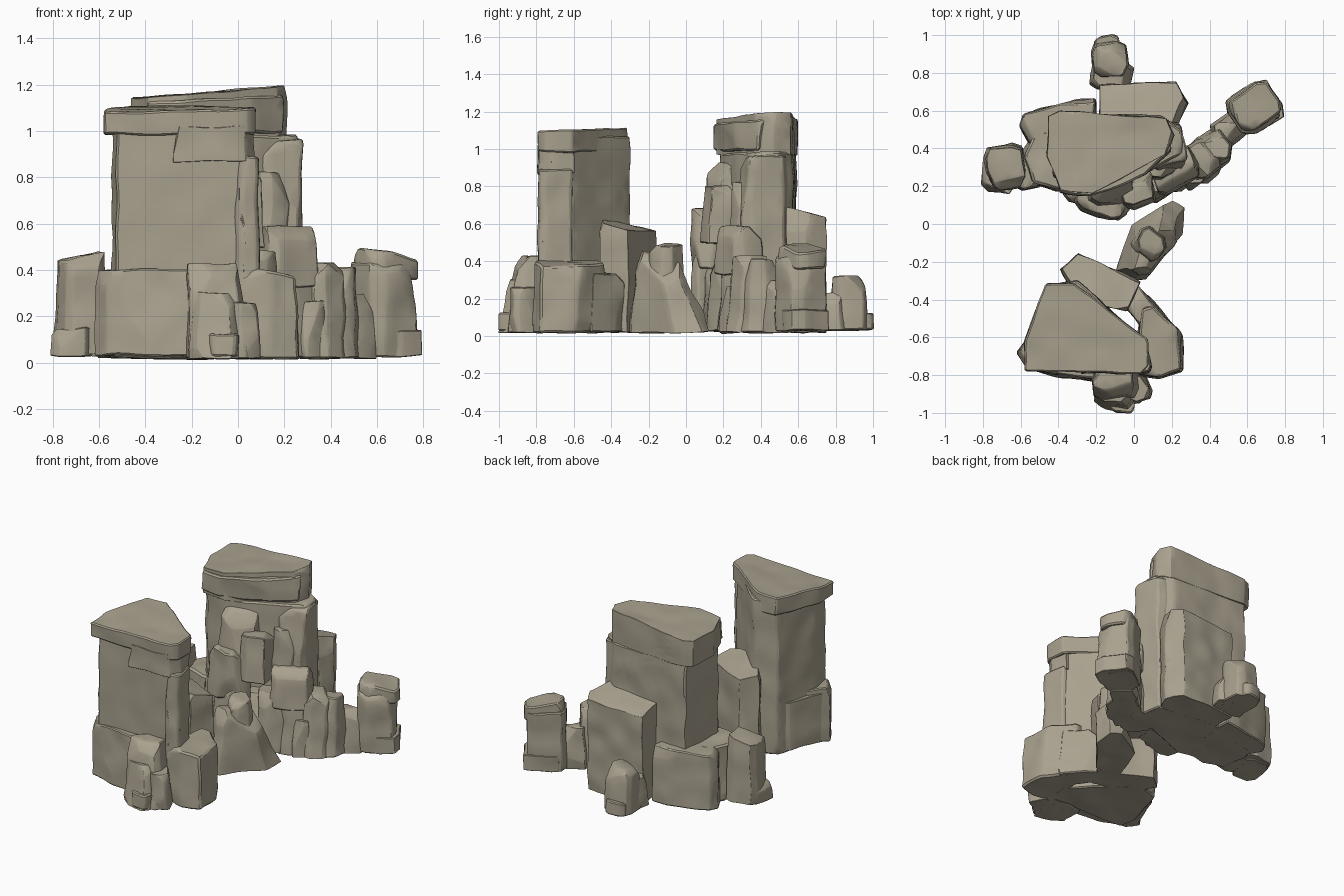
import bpy, bmesh, math, random
from mathutils import Vector, noise

if "Cube" in bpy.data.objects:
    bpy.data.objects.remove(bpy.data.objects["Cube"])

random.seed(7)
stone = bpy.data.materials.new("sandstone")
stone.diffuse_color = (0.40, 0.36, 0.275, 1)
stone.use_nodes = True
stone.node_tree.nodes["Principled BSDF"].inputs["Base Color"].default_value = stone.diffuse_color


def hull(points):
    """Convex solid around a set of points, flat faces merged."""
    bm = bmesh.new()
    for p in points:
        bm.verts.new(p)
    bmesh.ops.convex_hull(bm, input=bm.verts[:])
    loose = [v for v in bm.verts if not v.link_faces]
    bmesh.ops.delete(bm, geom=loose, context='VERTS')
    bmesh.ops.dissolve_limit(bm, angle_limit=0.04, verts=bm.verts[:], edges=bm.edges[:])
    return bm


def rock(name, outline, z0, top, slope=(0, 0), taper=1.0, lean=(0, 0),
         chips=5, depth=0.03, rough=0.012, bevel=0.012):
    """Prism with a tilted top, chipped by random planes, bevelled and roughened."""
    c = sum((Vector(p) for p in outline), Vector((0, 0))) / len(outline)
    pts = []
    for p in outline:
        d = Vector(p) - c
        pts.append(Vector((p[0], p[1], z0)))
        q = c + d * taper + Vector(lean)
        pts.append(Vector((q.x, q.y, top + slope[0] * d.x + slope[1] * d.y)))
    bm = hull(pts)
    for _ in range(chips):
        a = random.uniform(0, math.tau)
        n = Vector((math.cos(a), math.sin(a), random.uniform(-0.3, 1.0))).normalized()
        far = max(v.co.dot(n) for v in bm.verts)
        bmesh.ops.bisect_plane(bm, geom=bm.verts[:] + bm.edges[:] + bm.faces[:],
                               plane_co=n * (far - depth * random.uniform(0.5, 1.2)),
                               plane_no=n, clear_outer=True)
        pts = [v.co.copy() for v in bm.verts]
        bm.free()
        bm = hull(pts)
    bmesh.ops.bevel(bm, geom=bm.edges[:], offset=bevel, segments=1,
                    affect='EDGES', clamp_overlap=True)
    bmesh.ops.triangulate(bm, faces=bm.faces[:])
    for _ in range(4):
        long_edges = [e for e in bm.edges if e.calc_length() > 0.07]
        if not long_edges:
            break
        bmesh.ops.subdivide_edges(bm, edges=long_edges, cuts=1)
        bmesh.ops.triangulate(bm, faces=bm.faces[:])
    for v in bm.verts:
        v.co += noise.noise_vector(v.co * 7) * rough
        v.co.z = max(v.co.z, 0.0)
    bmesh.ops.recalc_face_normals(bm, faces=bm.faces[:])
    me = bpy.data.meshes.new(name)
    bm.to_mesh(me)
    bm.free()
    me.materials.append(stone)
    ob = bpy.data.objects.new(name, me)
    bpy.context.collection.objects.link(ob)
    return ob


def block(x, y, w, d, turn=0, cut=0.25):
    """Corner-cut rectangle outline, turned by degrees."""
    a, b = w / 2, d / 2
    k = cut * min(w, d)
    t = math.radians(turn)
    shape = [(-a + k, -b), (a - k * .6, -b), (a, -b + k), (a, b - k * .5),
             (a - k, b), (-a + k * .5, b), (-a, b - k), (-a, -b + k * .7)]
    return [(x + u * math.cos(t) - v * math.sin(t),
             y + u * math.sin(t) + v * math.cos(t)) for u, v in shape]


# ---- front tower ----
rock("front_column", [(-.55, -.64), (-.53, -.77), (.03, -.77), (.06, -.62), (-.3, -.29), (-.46, -.33)],
     .02, 1.07, taper=.97, chips=2, depth=.01, rough=.009)
rock("front_cap", [(-.58, -.62), (-.58, -.78), (.04, -.79), (.08, -.75), (.07, -.61), (-.32, -.31), (-.47, -.32)],
     .985, 1.1, slope=(.02, .06), chips=2, depth=.012, rough=.009)
rock("front_cap_lip", [(-.28, -.79), (.03, -.79), (.07, -.72), (.05, -.6), (-.2, -.6)],
     .87, 1.02, chips=4, depth=.02)
rock("front_corner_slab", block(.03, -.7, .1, .18, 10), .02, .89, chips=4, depth=.025)
rock("front_back_slab", [(-.39, -.24), (-.29, -.16), (.03, -.31), (-.04, -.46), (-.3, -.4)],
     .02, .59, slope=(-.1, -.25), chips=3, depth=.035)

# Base rocks around the front tower
rock("front_base_left", [(-.62, -.68), (-.57, -.77), (-.38, -.82), (-.2, -.83), (-.18, -.6), (-.5, -.52)],
     .03, .4, slope=(.03, 0), taper=.98, chips=4, depth=.02)
rock("front_base_side", [(-.61, -.7), (-.5, -.42), (-.42, -.34), (-.3, -.4), (-.4, -.7)],
     .03, .36, taper=.97, chips=4, depth=.02)
rock("front_base_right", [(.0, -.8), (.14, -.82), (.26, -.78), (.26, -.58), (.16, -.44), (.04, -.4)],
     .02, .39, slope=(-.15, 0), taper=.93, chips=6, depth=.035)
rock("front_base_right_back", [(.02, -.32), (.08, -.4), (.2, -.52), (.08, -.6), (-.08, -.4)],
     .02, .34, taper=.9, chips=5, depth=.03)
rock("front_boulder", block(-.08, -.85, .28, .22, 5), .02, .43, taper=.75, lean=(-.03, .03), chips=7, depth=.035)
rock("front_boulder_low", block(-.1, -.91, .22, .16, -8), .02, .3, taper=.75, lean=(0, .03), chips=5, depth=.03)
rock("front_foot", block(-.06, -.955, .12, .09), .03, .13, chips=2, depth=.012)
rock("front_corner_chunk", block(.02, -.87, .13, .14, 20), .02, .26, taper=.85, chips=5, depth=.025)

# ---- leaning rock between the towers ----
rock("leaning_rock", [(-.1, -.25), (-.02, -.3), (.06, -.29), (.26, -.06), (.26, .08), (.16, .14), (-.02, 0)],
     .02, .42, slope=(-.1, -.1), taper=.52, lean=(.01, -.06), chips=5, depth=.03)
rock("leaning_rock_tip", block(.09, -.11, .18, .17, -35), .2, .49, slope=(-.1, 0), taper=.8, chips=4, depth=.03)

# ---- back tower ----
rock("back_column", [(-.43, .26), (-.36, .19), (-.2, .18), (.04, .26), (.25, .37), (.25, .5), (.15, .57), (-.41, .59)],
     .02, .98, chips=3, depth=.015)
rock("back_column_edge", block(.17, .41, .19, .25, 10), .02, .96, chips=5, depth=.03)
rock("back_cap", [(-.45, .57), (-.39, .6), (.17, .56), (.21, .47), (.17, .37), (-.05, .25), (-.22, .16), (-.39, .18), (-.46, .36)],
     .97, 1.165, slope=(.08, .02), chips=2, depth=.015, rough=.009)
rock("back_cap_ledge", [(-.4, .17), (-.22, .14), (.06, .26), (.21, .4), (.1, .48), (-.3, .4)],
     .99, 1.14, slope=(.06, 0), chips=3, depth=.02)
rock("back_slab", [(-.18, .73), (-.1, .74), (.22, .75), (.28, .64), (.24, .54), (-.18, .52)],
     .02, .65, slope=(.05, -.3), chips=3, depth=.025)

# Base rocks on the left and rear of the back tower
rock("back_base_left", [(-.61, .52), (-.59, .58), (-.45, .65), (-.2, .67), (-.2, .4), (-.52, .36)],
     .02, .4, taper=.95, chips=5, depth=.03)
rock("back_base_front_left", [(-.6, .36), (-.57, .22), (-.4, .17), (-.25, .2), (-.3, .5), (-.52, .5)],
     .02, .4, taper=.93, chips=5, depth=.03)
rock("left_pillar", block(-.68, .3, .21, .24, 8), .04, .46, slope=(.2, 0), taper=.9, chips=4, depth=.025)
rock("left_pillar_foot", block(-.71, .28, .18, .22, -8), .03, .15, chips=3, depth=.02)
rock("left_pillar_link", block(-.57, .27, .14, .18, 12), .03, .34, taper=.85, chips=4, depth=.025)
rock("rear_pillar", block(-.13, .87, .19, .19, 5), .03, .32, taper=.9, chips=5, depth=.025)
rock("rear_pillar_foot", block(-.14, .945, .13, .11, 8), .03, .12, chips=2, depth=.015)
rock("rear_pillar_link", block(-.12, .78, .22, .16, -8), .03, .23, taper=.85, chips=4, depth=.025)

# Boulders piled against the front of the back tower: x, y, width, depth, turn, bottom, top
piles = [(-.16, .14, .3, .22, -20, .36, .68), (.02, .19, .22, .2, 20, .5, .8),
         (-.12, .2, .26, .2, 5, .62, .93), (.2, .29, .3, .22, 30, .33, .59),
         (.12, .23, .24, .2, 35, .03, .42), (-.05, .2, .34, .22, 10, .03, .4),
         (-.24, .18, .26, .2, -15, .1, .48), (-.14, .13, .24, .18, -20, .1, .45),
         (.14, .34, .2, .2, 30, .5, .82)]
for i, (x, y, w, d, turn, z0, z1) in enumerate(piles):
    rock(f"piled_boulder_{i + 1}", block(x, y, w, d, turn), z0, z1, taper=.8, chips=8, depth=.04)

# Ridge of rocks running to the right pillar: x, y, width, depth, height
ridge = [(.24, .29, .24, .2, .4), (.36, .34, .2, .22, .43), (.43, .41, .18, .22, .41),
         (.5, .5, .17, .16, .3), (.32, .26, .16, .14, .26)]
for i, (x, y, w, d, h) in enumerate(ridge):
    rock(f"ridge_rock_{i + 1}", block(x, y, w, d, 38), .02, h, taper=.75, chips=6, depth=.03)
rock("right_pillar", block(.63, .61, .25, .23, 35), .03, .43, taper=.97, chips=5, depth=.025)
rock("right_pillar_top", block(.64, .62, .25, .19, 35), .36, .475, slope=(-.2, 0), chips=3, depth=.02)
rock("right_pillar_foot", block(.65, .62, .25, .24, 35), .03, .14, chips=3, depth=.02)

# Smooth shading with sharp edges kept
for ob in bpy.data.objects:
    ob.select_set(True)
bpy.context.view_layer.objects.active = bpy.data.objects["front_column"]
bpy.ops.object.shade_smooth_by_angle(angle=math.radians(28))
